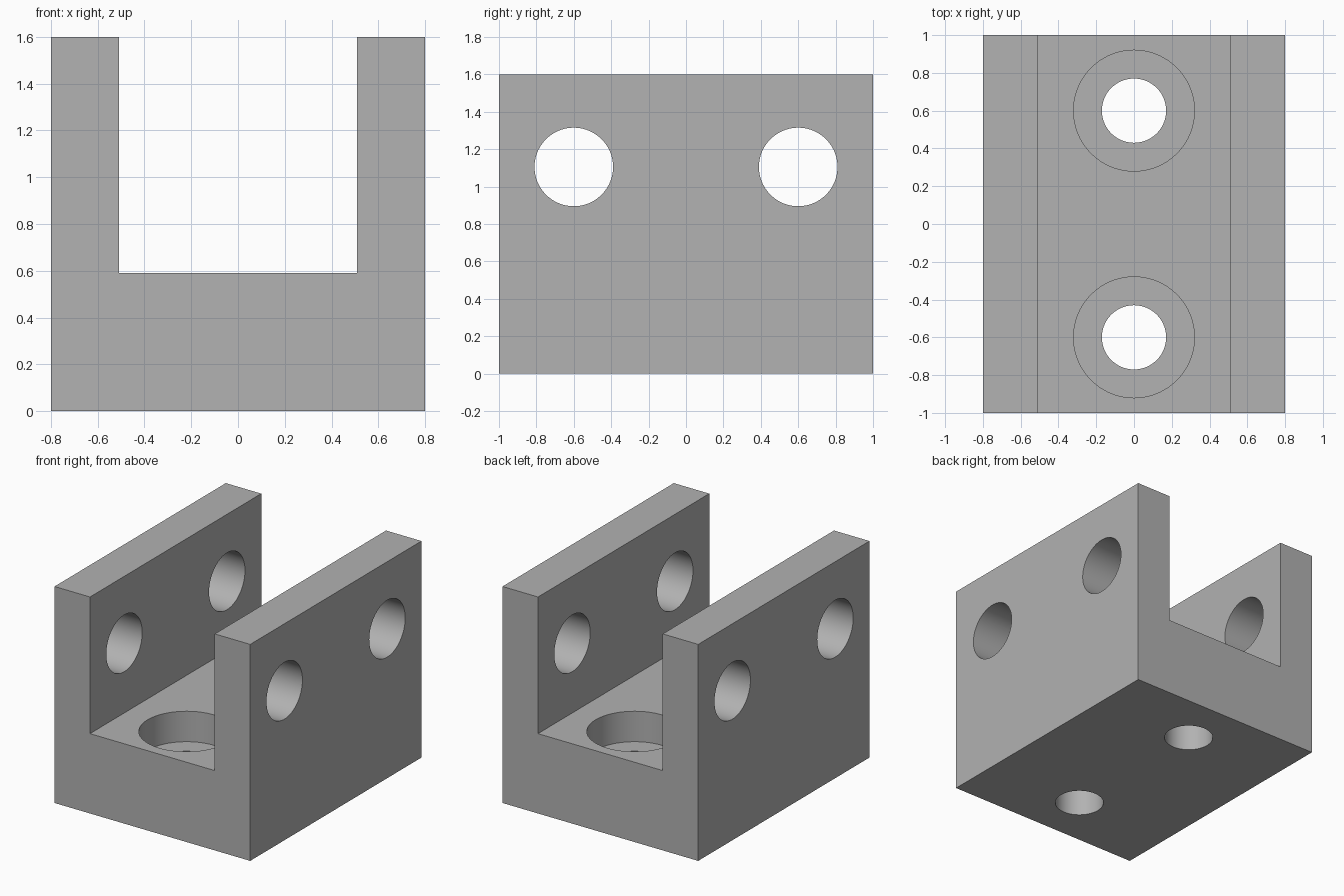
import bpy
import math

default = bpy.data.objects.get("Cube")
if default:
    bpy.data.objects.remove(default, do_unlink=True)

LENGTH, WIDTH, HEIGHT = 2.0, 1.6, 1.6
FLOOR, INNER = 0.59, 0.51
HOLE_Y = 0.6

# Single grey material
grey = bpy.data.materials.new("plain grey")
grey.use_nodes = True
colour = (0.445, 0.445, 0.445, 1)
grey.diffuse_color = colour
grey.node_tree.nodes["Principled BSDF"].inputs["Base Color"].default_value = colour

# U-shaped bracket body: profile extruded along y
half = [(WIDTH / 2, 0), (WIDTH / 2, HEIGHT), (INNER, HEIGHT), (INNER, FLOOR)]
profile = half + [(-x, z) for x, z in reversed(half)]
n = len(profile)
verts = [(x, y, z) for y in (-LENGTH / 2, LENGTH / 2) for x, z in profile]
faces = [tuple(range(n)), tuple(reversed(range(n, 2 * n)))]
faces += [(i, i + n, (i + 1) % n + n, (i + 1) % n) for i in range(n)]
mesh = bpy.data.meshes.new("bracket_body")
mesh.from_pydata(verts, [], faces)
mesh.materials.append(grey)
body = bpy.data.objects.new("bracket_body", mesh)
bpy.context.collection.objects.link(body)

# Make sure normals point outward
bpy.context.view_layer.objects.active = body
bpy.ops.object.select_all(action='DESELECT')
body.select_set(True)
bpy.ops.object.mode_set(mode='EDIT')
bpy.ops.mesh.select_all(action='SELECT')
bpy.ops.mesh.normals_make_consistent(inside=False)
bpy.ops.object.mode_set(mode='OBJECT')


def drill(name, radius, depth, location, rotation=(0, 0, 0)):
    """Cut a round hole into the body and discard the cutter."""
    bpy.ops.mesh.primitive_cylinder_add(
        vertices=96, radius=radius, depth=depth, location=location, rotation=rotation)
    cutter = bpy.context.object
    cutter.name = name
    cutter.hide_render = True
    cutter.data.materials.append(grey)
    cut = body.modifiers.new(name, 'BOOLEAN')
    cut.operation = 'DIFFERENCE'
    cut.solver = 'EXACT'
    cut.object = cutter
    bpy.context.view_layer.objects.active = body
    bpy.ops.object.modifier_apply(modifier=cut.name)
    bpy.data.objects.remove(cutter, do_unlink=True)


# Cross holes through both walls, counterbored bolt holes through the base
for y in (-HOLE_Y, HOLE_Y):
    drill("cross_hole", 0.21, 2, (0, y, 1.105), (0, math.pi / 2, 0))
    drill("counterbore", 0.32, 0.45, (0, y, FLOOR), )
    drill("bolt_hole", 0.17, 1, (0, y, 0.3))

# Smooth hole walls, crisp edges
bpy.ops.object.select_all(action='DESELECT')
body.select_set(True)
bpy.context.view_layer.objects.active = body
bpy.ops.object.shade_smooth_by_angle(angle=math.radians(30))
